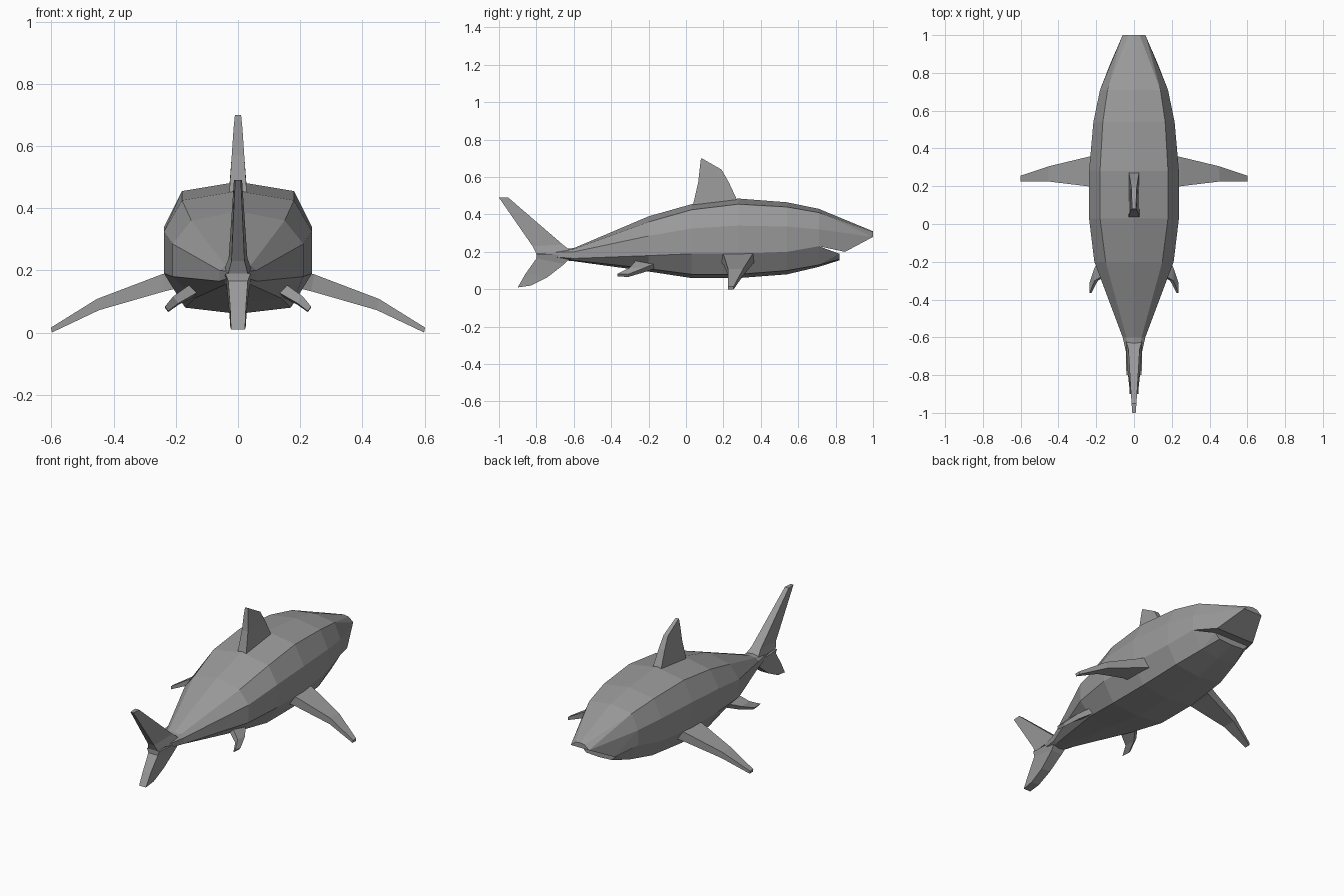
import bpy, bmesh
from mathutils import Vector

cube = bpy.data.objects.get("Cube")
if cube:
    bpy.data.objects.remove(cube, do_unlink=True)

grey = bpy.data.materials.new("shark grey")
grey.use_nodes = True
colour = (0.32, 0.32, 0.32, 1)
grey.diffuse_color = colour
grey.node_tree.nodes["Principled BSDF"].inputs["Base Color"].default_value = colour


def finish(bm, name):
    bmesh.ops.recalc_face_normals(bm, faces=bm.faces[:])
    mesh = bpy.data.meshes.new(name)
    bm.to_mesh(mesh)
    bm.free()
    mesh.materials.append(grey)
    obj = bpy.data.objects.new(name, mesh)
    bpy.context.collection.objects.link(obj)
    return obj


def loft(name, rings):
    """Skin equal-length closed rings and cap both ends."""
    bm = bmesh.new()
    rows = [[bm.verts.new(p) for p in ring] for ring in rings]
    n = len(rows[0])
    for a, b in zip(rows, rows[1:]):
        for i in range(n):
            j = (i + 1) % n
            bm.faces.new((a[i], a[j], b[j], b[i]))
    bm.faces.new(rows[0])
    bm.faces.new(rows[-1])
    return finish(bm, name)


def hull(name, half):
    """Wrap a mirrored set of corner points."""
    bm = bmesh.new()
    for x, y, z in half:
        for s in ((1, -1) if x else (1,)):
            bm.verts.new((s * x, y, z))
    bmesh.ops.convex_hull(bm, input=bm.verts[:])
    bmesh.ops.dissolve_limit(bm, angle_limit=0.01, verts=bm.verts[:], edges=bm.edges[:])
    return finish(bm, name)


def fin(name, sections, axis, taper=1.0):
    """Loft of flat boxes: leading point, trailing point, half thickness."""
    rings = []
    for lead, trail, half in sections:
        t = Vector(axis) * half
        lead, trail = Vector(lead), Vector(trail)
        rings.append([lead + t, trail + t * taper, trail - t * taper, lead - t])
    return loft(name, rings)


# Trunk: y, then heights of ridge, shoulder, flank, belly edge, keel edge, keel,
# then half widths of shoulder, flank, keel edge
stations = [
    (-0.80, .205, .20, .195, .18, .175, .17, .01, .015, .01),
    (-0.60, .22, .215, .20, .165, .155, .15, .04, .06, .04),
    (-0.20, .39, .36, .285, .18, .11, .095, .15, .21, .14),
    (0.03, .455, .425, .325, .19, .08, .06, .18, .238, .17),
    (0.28, .485, .455, .34, .19, .08, .06, .18, .238, .17),
    (0.54, .465, .44, .335, .20, .10, .08, .165, .215, .155),
    (0.71, .43, .41, .32, .23, .13, .12, .14, .18, .12),
]
rings = []
for y, ridge, shoulder, flank, belly, edge, keel, ws, wf, wk in stations:
    side = [(ws, y, shoulder), (wf, y, flank), (wf, y, belly), (wk, y, edge)]
    other = [(-x, yy, z) for x, yy, z in reversed(side)]
    rings.append([(0, y, ridge)] + side + [(0, y, keel)] + other)
loft("body", rings)

# Snout and lower jaw with an open wedge between them
hull("snout", [(0, .71, .43), (.14, .71, .41), (.18, .71, .32), (.18, .71, .23),
               (0, 1, .31), (.03, 1, .305), (.06, 1, .28), (.125, .85, .20)])
hull("lower_jaw", [(.18, .71, .23), (.12, .71, .13), (0, .71, .12),
                   (.115, .82, .19), (.085, .82, .16), (0, .82, .155)])

# Upright fins
fin("dorsal_fin", [((0, .29, .44), (0, .03, .42), .03),
                   ((0, .23, .57), (0, .065, .57), .02),
                   ((0, .19, .64), (0, .075, .66), .014),
                   ((0, .085, .70), (0, .08, .70), .01)], (1, 0, 0))
fin("upper_tail_fin", [((0, -.61, .20), (0, -.80, .19), .045),
                       ((0, -.66, .24), (0, -.82, .23), .03),
                       ((0, -.95, .49), (0, -1, .49), .013)], (1, 0, 0), .7)
fin("lower_tail_fin", [((0, -.61, .18), (0, -.80, .19), .045),
                       ((0, -.65, .135), (0, -.80, .165), .035),
                       ((0, -.74, .065), (0, -.86, .08), .028),
                       ((0, -.83, .02), (0, -.90, .01), .025)], (1, 0, 0), .9)

# Paired side fins
for label, s in (("left", 1), ("right", -1)):
    fin(label + "_pectoral_fin", [((s * .18, .37, .175), (s * .18, .18, .175), .028),
                                  ((s * .24, .355, .16), (s * .24, .20, .16), .027),
                                  ((s * .45, .305, .09), (s * .45, .225, .09), .018),
                                  ((s * .60, .255, .008), (s * .60, .225, .008), .008)],
        (s * .2, 0, 1))
    fin(label + "_pelvic_fin", [((s * .13, -.13, .14), (s * .13, -.26, .15), .018),
                                ((s * .20, -.23, .10), (s * .20, -.30, .105), .014),
                                ((s * .23, -.31, .073), (s * .23, -.365, .076), .009)],
        (s * .6, 0, .8))
